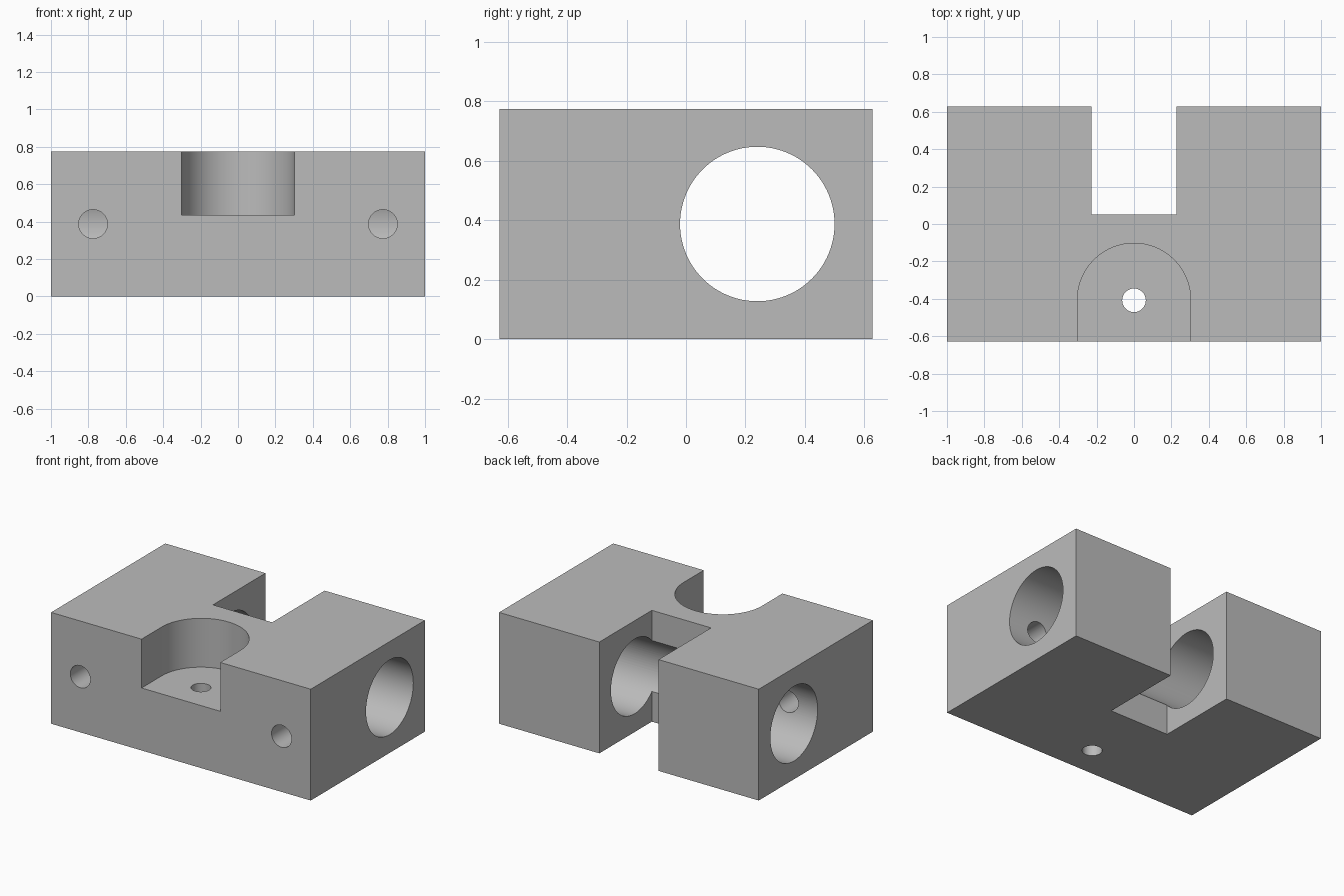
import bpy
import bmesh
from math import pi, cos, sin, radians
from mathutils import Matrix

cube = bpy.data.objects.get("Cube")
if cube:
    bpy.data.objects.remove(cube, do_unlink=True)

grey = bpy.data.materials.new("plain grey")
grey.use_nodes = True
colour = (0.5, 0.5, 0.5, 1)
grey.diffuse_color = colour
grey.node_tree.nodes["Principled BSDF"].inputs["Base Color"].default_value = colour


def add_object(name, bm):
    bmesh.ops.recalc_face_normals(bm, faces=bm.faces)
    mesh = bpy.data.meshes.new(name)
    bm.to_mesh(mesh)
    bm.free()
    mesh.materials.append(grey)
    obj = bpy.data.objects.new(name, mesh)
    bpy.context.collection.objects.link(obj)
    return obj


def box(name, low, high):
    bm = bmesh.new()
    bmesh.ops.create_cube(bm, size=1)
    for v in bm.verts:
        for i in range(3):
            v.co[i] = high[i] if v.co[i] > 0 else low[i]
    return add_object(name, bm)


def rod(name, radius, length, centre, axis="Z", sides=64):
    turn = {"X": Matrix.Rotation(pi / 2, 4, "Y"),
            "Y": Matrix.Rotation(pi / 2, 4, "X"), "Z": Matrix()}[axis]
    bm = bmesh.new()
    bmesh.ops.create_cone(bm, cap_ends=True, segments=sides, radius1=radius,
                          radius2=radius, depth=length,
                          matrix=Matrix.Translation(centre) @ turn)
    return add_object(name, bm)


def round_pocket(name, radius, centre_y, front_y, floor, top, steps=40):
    # Half-round end with straight sides running out of the front
    outline = [(-radius, front_y), (radius, front_y)]
    outline += [(radius * cos(pi * i / steps), centre_y + radius * sin(pi * i / steps))
                for i in range(steps + 1)]
    bm = bmesh.new()
    face = bm.faces.new([bm.verts.new((x, y, floor)) for x, y in outline])
    grown = bmesh.ops.extrude_face_region(bm, geom=[face])["geom"]
    bmesh.ops.translate(bm, vec=(0, 0, top - floor),
                        verts=[g for g in grown if isinstance(g, bmesh.types.BMVert)])
    return add_object(name, bm)


# Main block
half_y, height = 0.628, 0.775
mid = height / 2
block = box("clamp_block", (-1, -half_y, 0), (1, half_y, height))

# Rear slot, cross bore, front pocket and screw holes
cutters = [
    box("rear_slot", (-0.228, 0.05, -0.2), (0.228, 1, 1)),
    rod("cross_bore", 0.26, 2.4, (0, 0.24, mid), "X", 96),
    round_pocket("front_pocket", 0.303, -0.406, -1, 0.435, 1),
    rod("floor_hole", 0.063, 1.6, (0, -0.408, 0.4)),
]
for side in (-1, 1):
    cutters.append(rod("front_hole", 0.077, 1.0, (side * 0.775, -0.4, mid), "Y", 48))

bpy.context.view_layer.objects.active = block
block.select_set(True)
for cutter in cutters:
    cutter.hide_render = True
    cut = block.modifiers.new(cutter.name, "BOOLEAN")
    cut.operation = "DIFFERENCE"
    cut.solver = "EXACT"
    cut.object = cutter
    bpy.ops.object.modifier_apply(modifier=cut.name)
    bpy.data.objects.remove(cutter, do_unlink=True)

bpy.ops.object.shade_smooth_by_angle(angle=radians(30))
